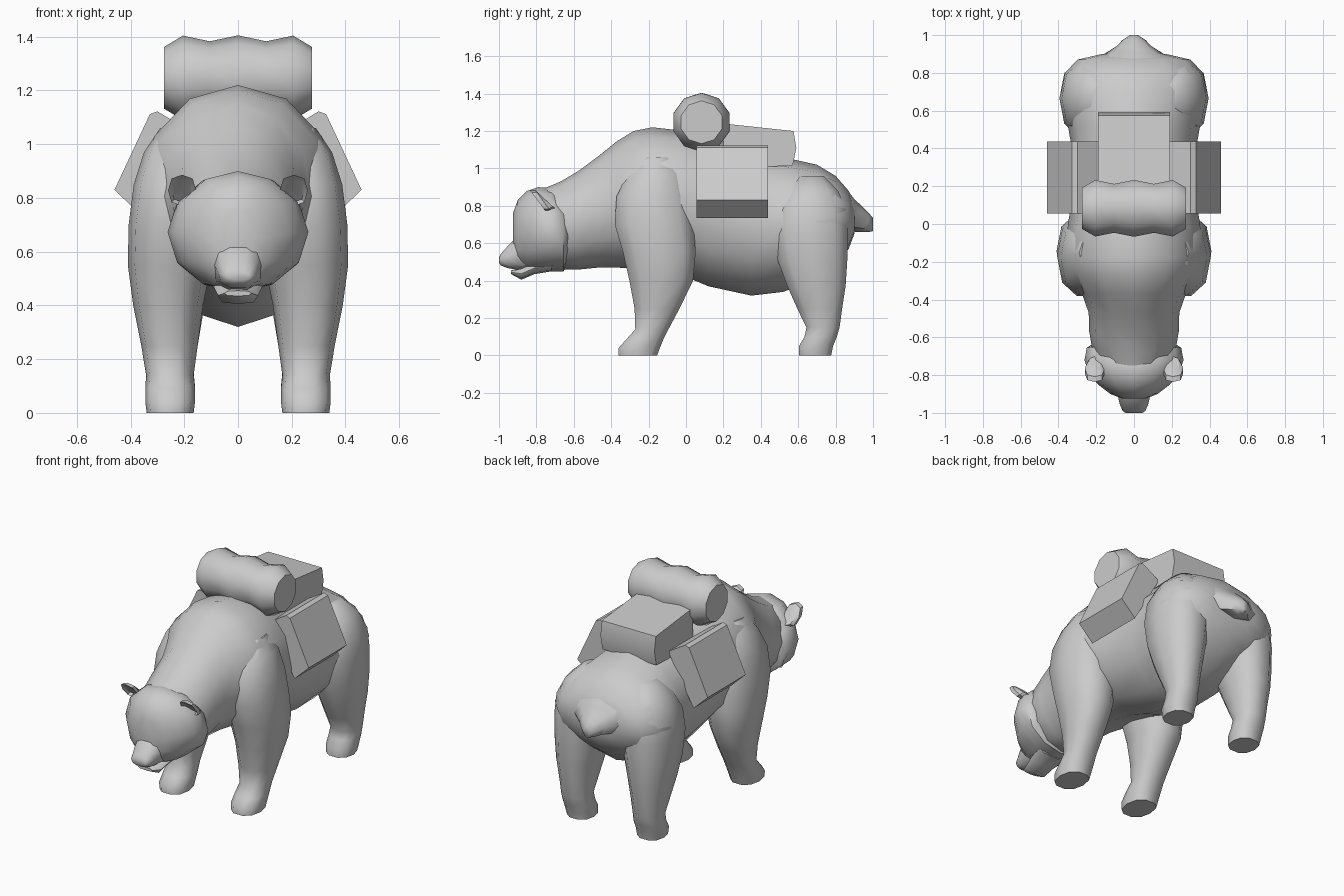
import bpy
import bmesh
from math import cos, sin, pi, radians, copysign

cube = bpy.data.objects.get("Cube")
if cube:
    bpy.data.objects.remove(cube)

grey = bpy.data.materials.new("plain_grey")
grey.use_nodes = True
grey.diffuse_color = (0.6, 0.6, 0.6, 1)
grey.node_tree.nodes["Principled BSDF"].inputs["Base Color"].default_value = (0.6, 0.6, 0.6, 1)


def power(v, p):
    return copysign(abs(v) ** p, v)


def loft(name, rings, angle=50):
    """Skin a list of equal-sized point rings into a closed part."""
    bm = bmesh.new()
    loops = [[bm.verts.new(p) for p in ring] for ring in rings]
    n = len(loops[0])
    for a, b in zip(loops, loops[1:]):
        for i in range(n):
            j = (i + 1) % n
            bm.faces.new((a[i], a[j], b[j], b[i]))
    bm.faces.new(loops[0])
    bm.faces.new(loops[-1])
    bmesh.ops.recalc_face_normals(bm, faces=bm.faces)
    mesh = bpy.data.meshes.new(name)
    bm.to_mesh(mesh)
    bm.free()
    mesh.materials.append(grey)
    obj = bpy.data.objects.new(name, mesh)
    bpy.context.collection.objects.link(obj)
    bpy.ops.object.select_all(action="DESELECT")
    obj.select_set(True)
    bpy.context.view_layer.objects.active = obj
    bpy.ops.object.shade_smooth_by_angle(angle=radians(angle))
    return obj


def along_y(rows, n=12, p=1.0):
    """Upright rings from rows of (y, top, bottom, half width)."""
    return [[(w * power(cos(2 * pi * i / n), p), y,
              (t + b) / 2 + (t - b) / 2 * power(sin(2 * pi * i / n), p))
             for i in range(n)] for y, t, b, w in rows]


def along_z(rows, side, n=10):
    """Level rings from rows of (z, front, back, inner, outer)."""
    return [[(side * ((a + b) / 2 + (b - a) / 2 * power(cos(2 * pi * i / n), 0.85)),
              (f + k) / 2 + (k - f) / 2 * power(sin(2 * pi * i / n), 0.85), z)
             for i in range(n)] for z, f, k, a, b in rows]


# Torso and neck
loft("body", along_y([
    (-.78, .885, .52, .16), (-.67, .93, .46, .22), (-.57, .99, .46, .237),
    (-.47, 1.065, .47, .24), (-.37, 1.145, .47, .275), (-.28, 1.2, .465, .33),
    (-.18, 1.22, .46, .36), (0, 1.2, .42, .35), (.12, 1.17, .37, .33),
    (.35, 1.1, .32, .32), (.52, 1.06, .34, .35), (.7, 1.02, .41, .385),
    (.8, .96, .49, .365), (.87, .88, .57, .3), (.9, .81, .65, .17)]))

# Head, muzzle and lower jaw
loft("head", along_y([
    (-.63, .78, .5, .21), (-.655, .85, .45, .25), (-.72, .895, .45, .262),
    (-.79, .9, .45, .24), (-.85, .88, .455, .19), (-.9, .83, .48, .125),
    (-.925, .76, .55, .06)]))
loft("muzzle", along_y([
    (-.8, .68, .455, .12), (-.9, .645, .455, .088), (-.955, .585, .465, .075),
    (-.99, .545, .48, .06), (-1, .525, .495, .045)], 10, .8))
loft("lower_jaw", along_y([
    (-.72, .5, .45, .1), (-.81, .5, .435, .09), (-.88, .47, .405, .075),
    (-.935, .455, .435, .05)], 8, .7))

# Tail, broad at the root
loft("tail", along_y([
    (.78, .95, .75, .22), (.87, .875, .68, .2), (.905, .83, .66, .15),
    (.94, .8, .66, .095), (.975, .765, .66, .06), (1, .735, .665, .02)], 8))

FRONT_LEG = [
    (0, -.365, -.15, .165, .34), (.04, -.365, -.135, .16, .345),
    (.09, -.32, -.115, .16, .345), (.14, -.275, -.09, .165, .342),
    (.25, -.28, -.03, .15, .36), (.4, -.31, .045, .13, .39),
    (.55, -.345, .06, .1, .41), (.7, -.39, .05, .08, .407),
    (.85, -.38, .03, .06, .388), (.97, -.32, .0, .06, .35),
    (1.06, -.24, -.07, .1, .29)]
HIND_LEG = [
    (0, .6, .78, .165, .33), (.05, .6, .79, .16, .34),
    (.1, .63, .81, .16, .34), (.15, .64, .825, .165, .34),
    (.25, .59, .84, .15, .355), (.37, .535, .86, .13, .375),
    (.5, .485, .87, .1, .39), (.65, .455, .875, .08, .395),
    (.78, .47, .865, .07, .383), (.88, .52, .82, .08, .335),
    (.96, .6, .74, .1, .25)]

# Outline of a side bag in front view (x, z)
BAG = [(.3, 1.122), (.328, 1.112), (.46, .83), (.36, .735), (.18, 1.05)]

for side, word in ((1, "left"), (-1, "right")):
    loft(word + "_front_leg", along_z(FRONT_LEG, side))
    loft(word + "_hind_leg", along_z(HIND_LEG, side))

    # Rounded ear, leaning and cupped towards the front
    rim = [(.052 * power(cos(2 * pi * i / 8), .8), .058 * power(sin(2 * pi * i / 8), .8))
           for i in range(8)]
    ear = [[(side * (.208 + x * scale), -.785 + shift - z * .75, .828 + z * scale)
            for x, z in rim]
           for scale, shift in ((.7, .04), (1, .02), (1, -.008), (.75, .01))]
    loft(word + "_ear", ear, 40)

    # Slanted side bag
    loft(word + "_side_bag", [[(side * x, y, z) for x, z in BAG]
                              for y in (.055, .438)], 20)

# Pack on the back, side outline (y, z)
PACK = [(.2, 1.24), (.575, 1.2), (.59, 1.11), (.57, 1.015), (.2, 1.0)]
loft("back_pack", [[(x, y, z) for y, z in PACK] for x in (-.19, .19)], 35)

# Bedroll, pinched where straps would hold it
half = [(.275, .115), (.205, .157), (.105, .136)]
roll = [(-x, r) for x, r in half] + [(0, .158)] + [(x, r) for x, r in reversed(half)]
loft("bedroll", [[(x, .083 + r * cos(2 * pi * (i + .5) / 10),
                   1.247 + r * sin(2 * pi * (i + .5) / 10)) for i in range(10)]
                 for x, r in roll])
